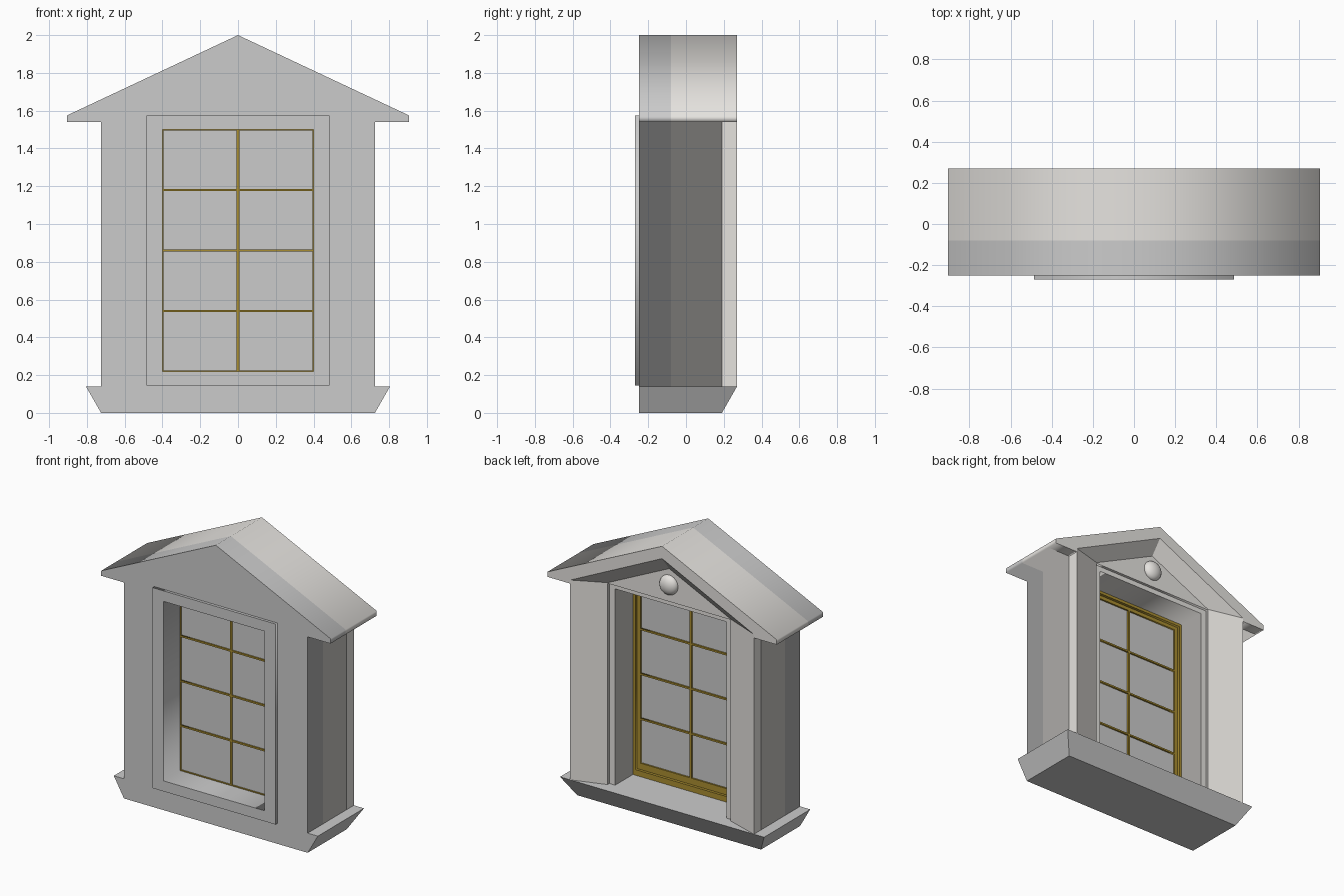
import bpy, bmesh
from math import pi

if "Cube" in bpy.data.objects:
    bpy.data.objects.remove(bpy.data.objects["Cube"])


def material(name, color):
    m = bpy.data.materials.new(name)
    m.diffuse_color = (*color, 1)
    m.use_nodes = True
    m.node_tree.nodes["Principled BSDF"].inputs["Base Color"].default_value = m.diffuse_color
    return m


PLASTER = material("grey_plaster", (0.6, 0.6, 0.6))
STONE = material("light_stone", (0.79, 0.77, 0.74))
WOOD = material("brown_wood", (0.4, 0.27, 0.03))


def add(name, mesh, *mats):
    ob = bpy.data.objects.new(name, mesh)
    bpy.context.collection.objects.link(ob)
    mesh.materials.clear()
    for m in mats:
        mesh.materials.append(m)
    return ob


def from_bmesh(name, bm, *mats):
    bmesh.ops.recalc_face_normals(bm, faces=bm.faces)
    mesh = bpy.data.meshes.new(name)
    bm.to_mesh(mesh)
    bm.free()
    return add(name, mesh, *mats)


def prism(name, loops, y0, y1, mat):
    """Extrude x-z outlines (first outer, then holes) from y0 to y1."""
    cu = bpy.data.curves.new(name, 'CURVE')
    cu.dimensions = '2D'
    cu.fill_mode = 'BOTH'
    cu.extrude = (y1 - y0) / 2
    for loop in loops:
        sp = cu.splines.new('POLY')
        sp.points.add(len(loop) - 1)
        for p, (x, z) in zip(sp.points, loop):
            p.co = (x, z, 0, 1)
        sp.use_cyclic_u = True
    tmp = bpy.data.objects.new("tmp", cu)
    mesh = bpy.data.meshes.new_from_object(tmp)
    bpy.data.objects.remove(tmp)
    mesh.name = name
    ob = add(name, mesh, mat)
    for v in mesh.vertices:
        x, z, d = v.co
        v.co = (x, (y0 + y1) / 2 - d, z)
    mesh.update()
    return ob


def rect(w, z0, z1):
    return [(-w, z0), (w, z0), (w, z1), (-w, z1)]


def mirrored(half):
    """Complete a left-half path whose last point lies on x = 0."""
    return half + [(-x, z) for x, z in reversed(half[:-1])]


FRONT, SPLIT, STEP, INNER, BACK = -0.25, -0.08, 0.17, 0.19, 0.27
SILL = 0.14
house = mirrored([(-0.725, SILL), (-0.725, 1.54), (-0.905, 1.54), (-0.905, 1.575), (0, 2)])


def house_with_opening(w, top):
    """House outline with an opening that runs down to the sill."""
    return house + [(w, SILL), (w, top), (-w, top), (-w, SILL)]


# Wall layers: inside wall, outer reveal, stepped panel carrying the tympanum
prism("inner_wall", [house, rect(0.4, 0.22, 1.5)], FRONT, SPLIT, PLASTER)
prism("outer_reveal", [house_with_opening(0.44, 1.54)], SPLIT, STEP, STONE)
prism("tympanum_panel", [house_with_opening(0.485, 1.575)], STEP, INNER, STONE)

# Overhanging gable fascia
fascia = mirrored([(-0.725, 1.54), (-0.905, 1.54), (-0.905, 1.575), (0, 2)])
prism("gable_fascia", [fascia + [(0.725, 1.565), (0, 1.912), (-0.725, 1.565)]],
      INNER, BACK, STONE)

# Splayed surround: wedge running up both pilasters and under the gable
inner = mirrored([(-0.485, SILL), (-0.485, 1.58), (0, 1.81)])
outer = mirrored([(-0.725, SILL), (-0.725, 1.565), (0, 1.912)])
bm = bmesh.new()
rails = [[bm.verts.new((x, y, z)) for x, z in path]
         for path, y in ((inner, INNER), (outer, BACK), (outer, INNER))]
for i in range(4):
    for k in range(3):
        a, b = rails[k], rails[(k + 1) % 3]
        bm.faces.new((a[i], a[i + 1], b[i + 1], b[i]))
for i in (0, 4):
    bm.faces.new([r[i] for r in rails])
from_bmesh("splayed_surround", bm, STONE)

# Sill: tapered block, split into plaster and stone
bm = bmesh.new()
low, high = [[bm.verts.new(c) for c in ((-x, FRONT, z), (x, FRONT, z), (x, y, z), (-x, y, z))]
             for x, y, z in ((0.725, INNER, 0), (0.805, BACK, SILL))]
bm.faces.new(low)
bm.faces.new(high)
for i in range(4):
    j = (i + 1) % 4
    bm.faces.new((low[i], low[j], high[j], high[i]))
bmesh.ops.bisect_plane(bm, geom=bm.verts[:] + bm.edges[:] + bm.faces[:],
                       plane_co=(0, SPLIT, 0), plane_no=(0, 1, 0))
for f in bm.faces:
    f.material_index = int(f.calc_center_median().y > SPLIT)
from_bmesh("sill", bm, PLASTER, STONE)

# Flat trim around the inside opening
prism("inside_trim", [rect(0.485, 0.145, 1.575), rect(0.4, 0.22, 1.5)], -0.27, FRONT, PLASTER)

# Stepped wooden window frame and glass
prism("frame_outer", [rect(0.44, SILL, 1.54), rect(0.42, 0.18, 1.52)], SPLIT, -0.03, WOOD)
prism("frame_inner", [rect(0.42, 0.18, 1.52), rect(0.395, 0.225, 1.495)], SPLIT, -0.05, WOOD)
prism("glass", [rect(0.4, 0.22, 1.5)], -0.07, -0.062, PLASTER)

# Glazing bars
prism("vertical_bar", [rect(0.007, 0.22, 1.5)], SPLIT, -0.05, WOOD)
for i in range(1, 4):
    z = 0.22 + 0.32 * i
    prism(f"horizontal_bar_{i}", [rect(0.4, z - 0.006, z + 0.006)], SPLIT, -0.05, WOOD)

# Round boss on the tympanum
bpy.ops.mesh.primitive_uv_sphere_add(segments=32, ring_count=16, radius=0.07,
                                     location=(0, INNER, 1.695), rotation=(pi / 2, 0, 0))
boss = bpy.context.object
boss.name = "round_boss"
boss.scale = (1, 1, 0.65)
boss.data.materials.append(STONE)
bpy.ops.object.shade_smooth_by_angle()
